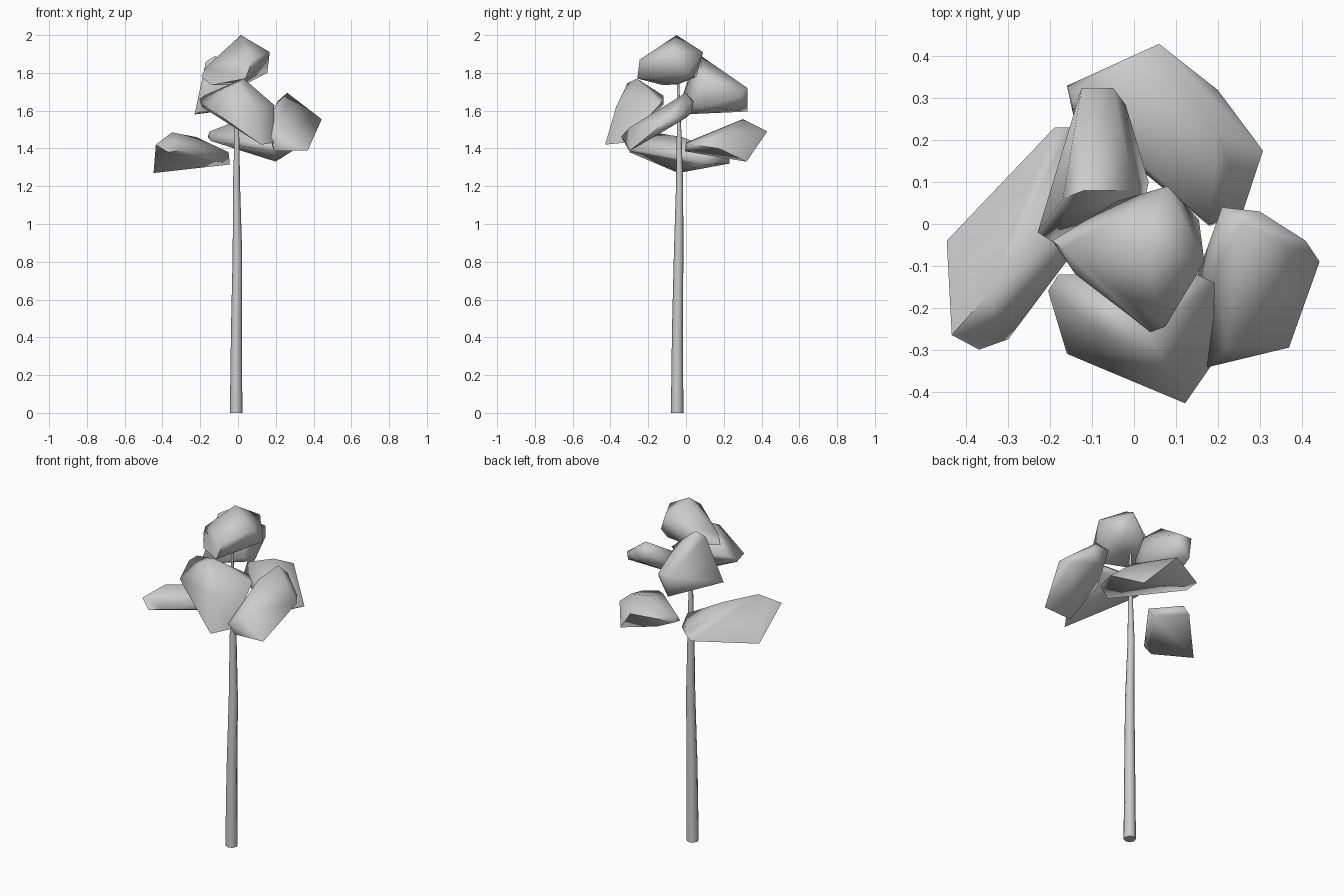
import bpy, bmesh, math


def finish(name, bm, angle):
    bmesh.ops.recalc_face_normals(bm, faces=bm.faces)
    me = bpy.data.meshes.new(name)
    bm.to_mesh(me)
    bm.free()
    ob = bpy.data.objects.new(name, me)
    bpy.context.collection.objects.link(ob)
    bpy.ops.object.select_all(action='DESELECT')
    ob.select_set(True)
    bpy.context.view_layer.objects.active = ob
    bpy.ops.object.shade_smooth_by_angle(angle=math.radians(angle))
    return ob


def clump(name, *corners):
    """Faceted leaf clump: the convex hull of a few corner points."""
    bm = bmesh.new()
    for c in corners:
        bm.verts.new(c)
    res = bmesh.ops.convex_hull(bm, input=bm.verts[:])
    loose = {v for v in res["geom_interior"] if isinstance(v, bmesh.types.BMVert)}
    bmesh.ops.delete(bm, geom=list(loose), context='VERTS')
    finish(name, bm, 75)


def trunk(name, path, sides=8):
    """Tapered tube through (x, y, z, radius) stations."""
    bm = bmesh.new()
    rings = []
    for x, y, z, r in path:
        rings.append([bm.verts.new((x + r * math.cos(2 * math.pi * i / sides),
                                    y + r * math.sin(2 * math.pi * i / sides), z))
                      for i in range(sides)])
    for a, b in zip(rings, rings[1:]):
        for i in range(sides):
            j = (i + 1) % sides
            bm.faces.new((a[i], a[j], b[j], b[i]))
    bm.faces.new(rings[0])
    bm.faces.new(rings[-1])
    finish(name, bm, 50)


# trunk, slightly crooked
trunk("trunk", [(-0.01, -0.047, 0, 0.033), (-0.008, -0.045, 0.45, 0.029),
                (-0.003, -0.039, 0.85, 0.025), (-0.008, -0.034, 1.2, 0.019),
                (-0.006, -0.036, 1.45, 0.013), (-0.01, -0.042, 1.75, 0.006)])

# crown top
clump("leaves_top", (0.015, -0.05, 2.0), (0.08, 0.09, 1.91), (0.168, -0.09, 1.91),
      (0.155, 0.01, 1.80), (0.075, -0.245, 1.87), (0.04, -0.258, 1.77),
      (-0.195, -0.04, 1.78), (-0.14, -0.12, 1.735), (-0.04, 0.055, 1.78),
      (-0.17, -0.06, 1.83), (0.04, -0.04, 1.74), (0.10, 0.03, 1.775))

# upper clump at the back left
clump("leaves_back_upper", (-0.12, 0.08, 1.89), (-0.17, 0.06, 1.86),
      (-0.125, 0.325, 1.72), (-0.05, 0.325, 1.72), (-0.02, 0.285, 1.68),
      (-0.11, 0.325, 1.595), (-0.23, -0.02, 1.58), (-0.19, -0.045, 1.60),
      (0.035, 0.10, 1.62), (0.0, 0.08, 1.79), (0.02, 0.03, 1.66),
      (-0.16, 0.02, 1.79))

# front clump
clump("leaves_front", (0.03, -0.26, 1.77), (0.0, -0.31, 1.745), (-0.205, -0.16, 1.66),
      (-0.18, -0.12, 1.68), (-0.16, -0.31, 1.62), (0.122, -0.428, 1.42),
      (0.19, -0.33, 1.43), (0.192, -0.14, 1.63), (0.15, -0.12, 1.66),
      (0.0, -0.12, 1.63), (-0.19, -0.20, 1.62), (0.10, -0.37, 1.62))

# right clump
clump("leaves_right", (0.26, 0.0, 1.695), (0.21, 0.04, 1.65), (0.30, 0.03, 1.65),
      (0.41, -0.04, 1.58), (0.443, -0.09, 1.555), (0.37, -0.295, 1.39),
      (0.19, -0.30, 1.385), (0.175, -0.342, 1.46), (0.152, -0.12, 1.52),
      (0.25, 0.01, 1.57), (0.22, -0.30, 1.51), (0.20, -0.10, 1.63),
      (0.30, 0.03, 1.59), (0.40, -0.035, 1.54))

# low left clump
clump("leaves_left", (-0.447, -0.04, 1.27), (-0.435, -0.265, 1.42), (-0.37, -0.30, 1.38),
      (-0.30, -0.275, 1.39), (-0.35, -0.17, 1.485), (-0.22, -0.02, 1.46),
      (-0.19, 0.23, 1.32), (-0.15, 0.23, 1.36), (-0.05, 0.06, 1.38),
      (-0.043, 0.10, 1.315))

# low back clump
clump("leaves_back_lower", (0.06, 0.43, 1.49), (0.20, 0.32, 1.33), (0.308, 0.175, 1.40),
      (0.26, 0.03, 1.42), (0.18, -0.005, 1.385), (0.02, 0.30, 1.555),
      (-0.16, 0.33, 1.46), (-0.145, 0.26, 1.44), (0.10, 0.07, 1.46),
      (0.20, 0.22, 1.49), (-0.15, 0.30, 1.49), (0.18, 0.0, 1.43),
      (-0.05, 0.34, 1.41))
